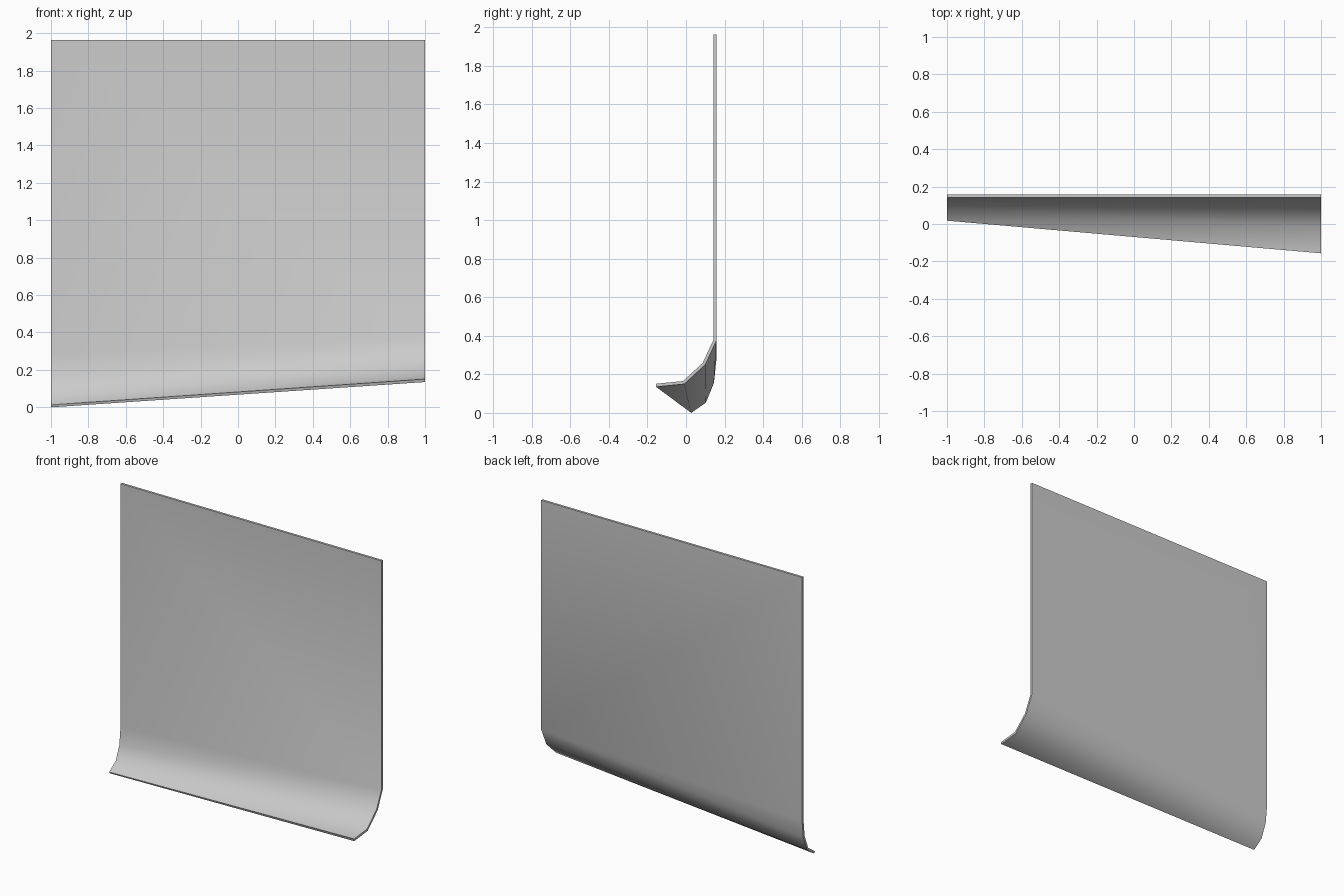
import bpy, bmesh, math
from mathutils import Vector

cube = bpy.data.objects.get("Cube")
if cube:
    bpy.data.objects.remove(cube)

THICK = 0.016
TOP = 1.963

# Back-face profiles (y, z) from top edge to lip, one for each end of the panel
RIGHT_END = [(0.158, TOP), (0.158, 0.28), (0.145, 0.155), (0.103, 0.053), (0.027, 0.0)]
LEFT_END = [(0.158, TOP), (0.158, 0.375), (0.10, 0.25), (-0.008, 0.15), (-0.155, 0.135)]


def offset(profile):
    """Mitred offset of a profile towards the front."""
    pts = [Vector(p) for p in profile]
    normals = []
    for a, b in zip(pts, pts[1:]):
        d = (b - a).normalized()
        normals.append(Vector((d.y, -d.x)))
    result = []
    for i, p in enumerate(pts):
        n0 = normals[max(i - 1, 0)]
        n1 = normals[min(i, len(normals) - 1)]
        result.append(p + (n0 + n1) * THICK / (1 + n0.dot(n1)))
    return result


# Flared panel: back and front skins joined along the rim
bm = bmesh.new()


def row(x, points):
    return [bm.verts.new((x, p[0], p[1])) for p in points]


back_r, back_l = row(-1, RIGHT_END), row(1, LEFT_END)
front_r, front_l = row(-1, offset(RIGHT_END)), row(1, offset(LEFT_END))

for i in range(len(back_r) - 1):
    j = i + 1
    for r, l in ((back_r, back_l), (front_r, front_l)):
        if i == 0:
            bm.faces.new((r[i], r[j], l[j], l[i]))
        else:
            bm.faces.new((l[i], r[i], r[j]))
            bm.faces.new((l[i], r[j], l[j]))
    for b, f in ((back_r, front_r), (back_l, front_l)):
        bm.faces.new((b[i], b[j], f[j], f[i]))
for k in (0, -1):
    bm.faces.new((back_r[k], back_l[k], front_l[k], front_r[k]))
bmesh.ops.recalc_face_normals(bm, faces=bm.faces[:])

mesh = bpy.data.meshes.new("flared_panel")
bm.to_mesh(mesh)
bm.free()
panel = bpy.data.objects.new("flared_panel", mesh)
bpy.context.collection.objects.link(panel)

# Plain grey material
grey = bpy.data.materials.new("light_grey")
grey.use_nodes = True
colour = (0.6, 0.6, 0.6, 1)
grey.diffuse_color = colour
grey.node_tree.nodes["Principled BSDF"].inputs["Base Color"].default_value = colour
mesh.materials.append(grey)

# Smooth bend with crisp rim
bpy.ops.object.select_all(action="DESELECT")
panel.select_set(True)
bpy.context.view_layer.objects.active = panel
bpy.ops.object.shade_smooth_by_angle(angle=math.radians(50))
